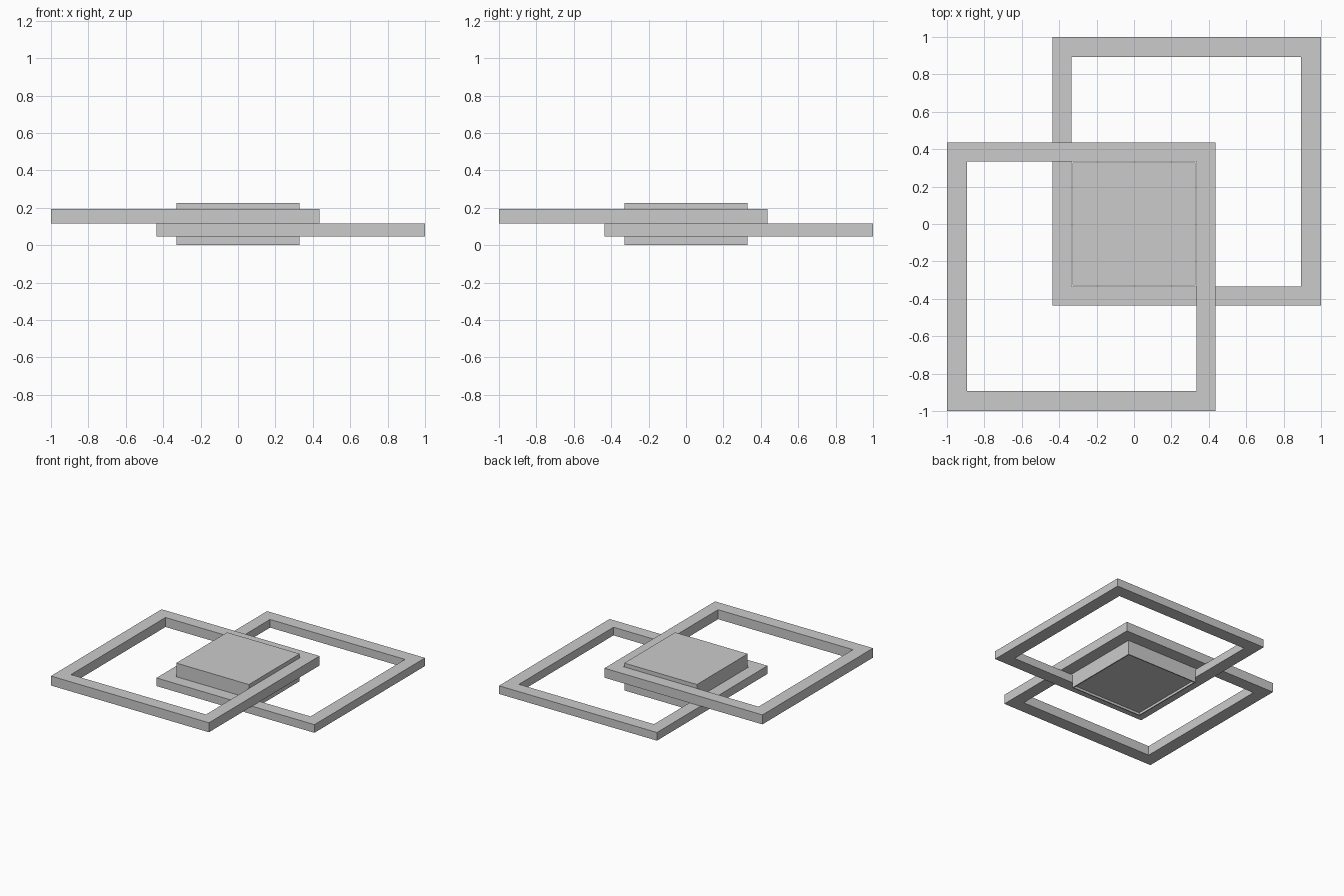
import bpy
import bmesh

if "Cube" in bpy.data.objects:
    bpy.data.objects.remove(bpy.data.objects["Cube"])


def extruded_square(name, rings, z0, z1):
    """Square frame between outer and inner (lo, hi) limits, same on x and y."""
    bm = bmesh.new()
    loops = []
    for z in (z0, z1):
        for lo, hi in rings:
            loops.append([bm.verts.new((x, y, z)) for x, y in
                          ((lo, lo), (hi, lo), (hi, hi), (lo, hi))])
    out_b, in_b, out_t, in_t = loops
    for i in range(4):
        j = (i + 1) % 4
        for a, b in ((out_b, out_t), (out_t, in_t), (in_t, in_b), (in_b, out_b)):
            bm.faces.new((a[i], a[j], b[j], b[i]))
    finish(name, bm)


def finish(name, bm):
    bmesh.ops.recalc_face_normals(bm, faces=bm.faces)
    mesh = bpy.data.meshes.new(name)
    bm.to_mesh(mesh)
    bm.free()
    obj = bpy.data.objects.new(name, mesh)
    bpy.context.collection.objects.link(obj)
    return obj


# Two offset square frames, overlapping at the centre
extruded_square("upper_frame", ((-1.0, 0.436), (-0.893, 0.334)), 0.117, 0.195)
extruded_square("lower_frame", ((-0.436, 1.0), (-0.334, 0.893)), 0.048, 0.115)

# Central box with a shallow recessed panel underneath
half, height = 0.33, 0.225
bm = bmesh.new()
bmesh.ops.create_cube(bm, size=1.0)
for v in bm.verts:
    v.co.x *= 2 * half
    v.co.y *= 2 * half
    v.co.z = (v.co.z + 0.5) * height
bottom = min(bm.faces, key=lambda f: f.calc_center_median().z)
bmesh.ops.inset_region(bm, faces=[bottom], thickness=0.012)
panel = bmesh.ops.extrude_discrete_faces(bm, faces=[bottom])["faces"][0]
for v in panel.verts:
    v.co.z += 0.02
finish("centre_box", bm)
